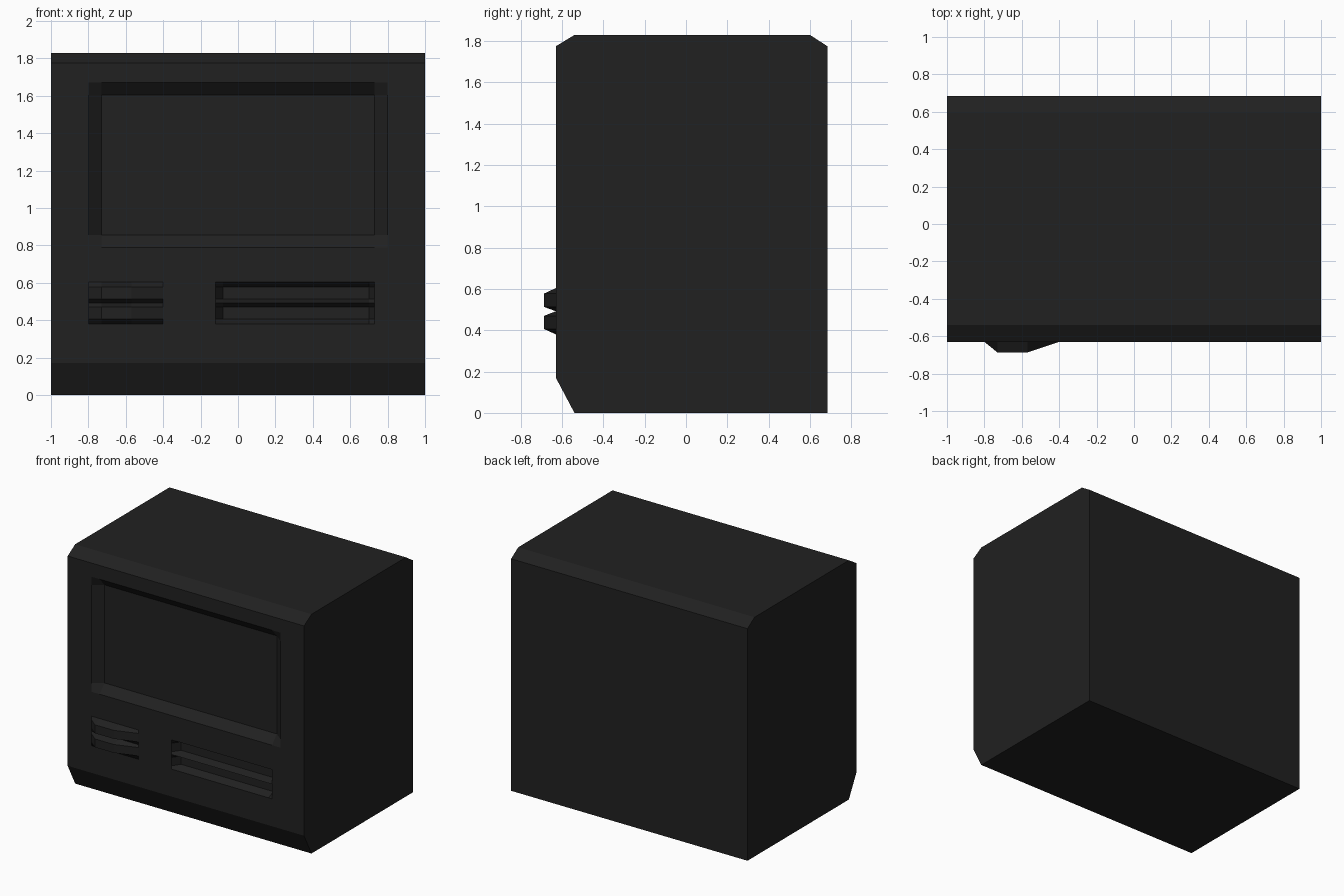
import bpy, bmesh

if "Cube" in bpy.data.objects:
    bpy.data.objects.remove(bpy.data.objects["Cube"])

mat = bpy.data.materials.new("dark_plastic")
mat.diffuse_color = (0.015, 0.015, 0.015, 1)
mat.use_nodes = True
mat.node_tree.nodes["Principled BSDF"].inputs["Base Color"].default_value = mat.diffuse_color
FRONT, BACK, DEPTH = -0.63, 0.685, 0.057


def finish(bm, name):
    mesh = bpy.data.meshes.new(name)
    bm.to_mesh(mesh)
    bm.free()
    mesh.materials.append(mat)
    obj = bpy.data.objects.new(name, mesh)
    bpy.context.collection.objects.link(obj)
    return obj


# Case: side profile (y, z) swept along x, left open where the front panel sits
profile = [(FRONT, 0.17), (-0.54, 0), (BACK, 0), (BACK, 1.775),
           (0.6, 1.83), (-0.54, 1.83), (FRONT, 1.775)]
bm = bmesh.new()
left = [bm.verts.new((-1, y, z)) for y, z in profile]
right = [bm.verts.new((1, y, z)) for y, z in profile]
for i in range(len(profile) - 1):
    bm.faces.new((left[i], right[i], right[i + 1], left[i + 1]))
bm.faces.new(left)
bm.faces.new(right[::-1])
for f in bm.faces:
    f.normal_update()
    if f.normal.dot(f.calc_center_median() - left[0].co.lerp(right[3].co, 0.5)) < 0:
        f.normal_flip()
finish(bm, "computer_case")

# Front panel: one lattice whose inner cells are pushed in or pulled out
# reliefs: x min, x max, z min, z max, y offset
reliefs = [
    (-0.73, 0.73, 0.855, 1.605, DEPTH),    # screen
    (-0.08, 0.70, 0.513, 0.578, DEPTH),    # upper drive slot
    (-0.08, 0.70, 0.406, 0.470, DEPTH),    # lower drive slot
    (-0.73, -0.57, 0.513, 0.578, -DEPTH),  # upper ridge
    (-0.73, -0.57, 0.406, 0.470, -DEPTH),  # lower ridge
]
xs = [-1, -0.8, -0.73, -0.57, -0.40, -0.12, -0.08, 0.70, 0.73, 0.8, 1]
zs = [0.17, 0.38, 0.406, 0.470, 0.492, 0.513, 0.578, 0.604,
      0.79, 0.855, 1.605, 1.67, 1.775]


def panel_y(x, z):
    for x0, x1, z0, z1, dy in reliefs:
        if x0 <= x <= x1 and z0 <= z <= z1:
            return FRONT + dy
    return FRONT


bm = bmesh.new()
grid = [[bm.verts.new((x, panel_y(x, z), z)) for x in xs] for z in zs]
for lo, hi in zip(grid, grid[1:]):
    for i in range(len(xs) - 1):
        bm.faces.new((lo[i], lo[i + 1], hi[i + 1], hi[i]))
finish(bm, "front_panel")
